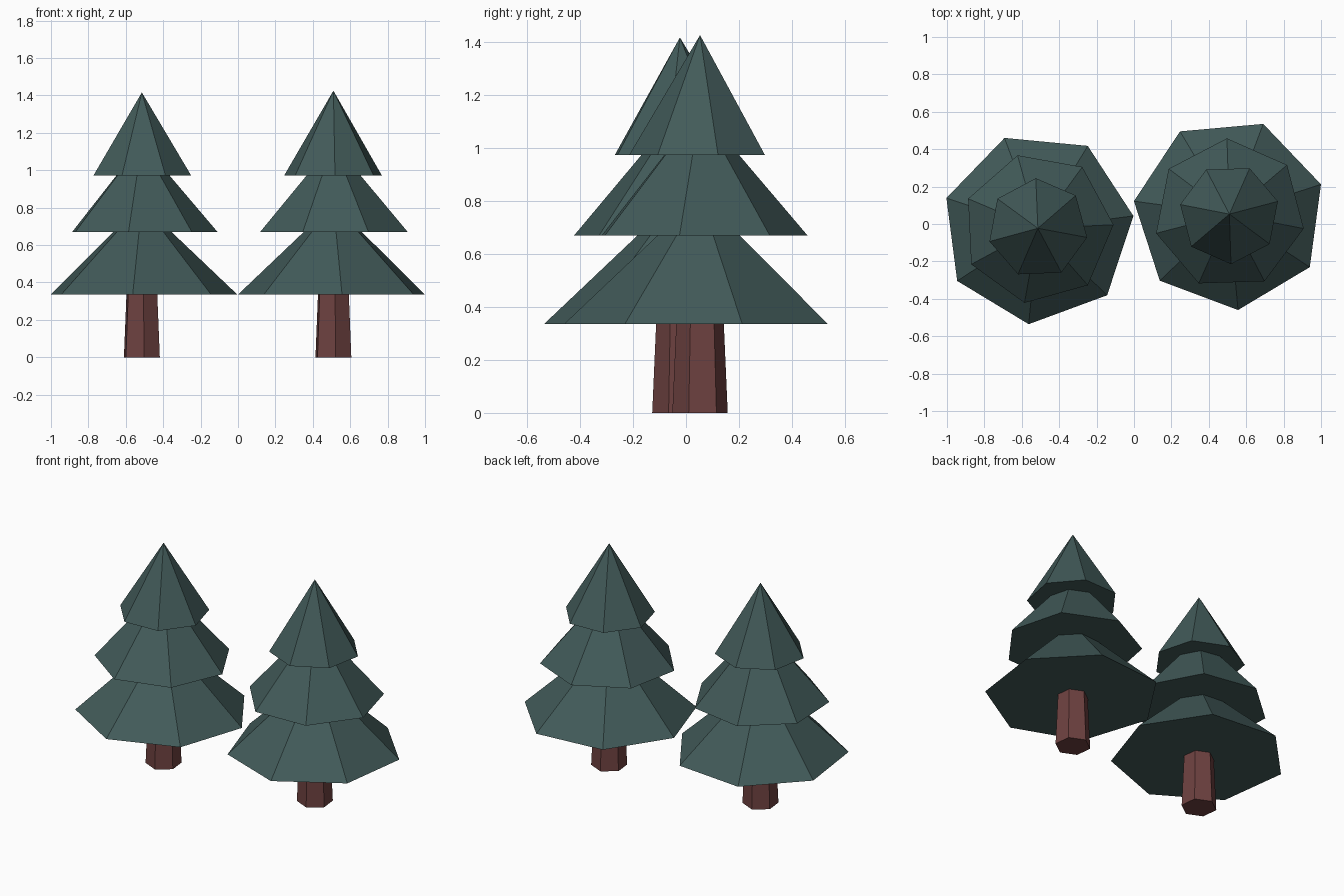
import bpy
import bmesh
from math import radians, cos, sin, tau

cube = bpy.data.objects.get("Cube")
if cube:
    bpy.data.objects.remove(cube, do_unlink=True)


def make_material(name, color):
    mat = bpy.data.materials.new(name)
    mat.use_nodes = True
    mat.diffuse_color = color
    mat.node_tree.nodes["Principled BSDF"].inputs["Base Color"].default_value = color
    return mat


needle_green = make_material("needle_green", (0.054, 0.103, 0.100, 1))
bark_brown = make_material("bark_brown", (0.155, 0.053, 0.051, 1))


def tapered(name, center, sides, turn, z0, z1, r0, r1, mat):
    """Closed flat-shaded frustum, or a pyramid when r1 is zero."""
    bm = bmesh.new()

    def ring(r, z):
        angles = [radians(turn) + tau * i / sides for i in range(sides)]
        return [bm.verts.new((r * cos(a), r * sin(a), z)) for a in angles]

    low = ring(r0, z0)
    bm.faces.new(low[::-1])
    if r1:
        high = ring(r1, z1)
        bm.faces.new(high)
    else:
        tip = bm.verts.new((0, 0, z1))
    for i in range(sides):
        j = (i + 1) % sides
        top = [high[j], high[i]] if r1 else [tip]
        bm.faces.new([low[i], low[j]] + top)
    mesh = bpy.data.meshes.new(name)
    bm.to_mesh(mesh)
    bm.free()
    mesh.materials.append(mat)
    obj = bpy.data.objects.new(name, mesh)
    obj.location = (*center, 0)
    bpy.context.collection.objects.link(obj)
    return obj


def tree(side, center, turns, height):
    # Six-sided trunk
    tapered(side + "_trunk", center, 6, 36, 0, 0.34, 0.105, 0.09, bark_brown)
    # Three seven-sided branch tiers, each turned differently
    tiers = [
        ("lower", 0.335, 0.67, 0.515, 0.16),
        ("middle", 0.67, 0.972, 0.405, 0.148),
        ("top", 0.972, height, 0.268, 0),
    ]
    for (label, z0, z1, r0, r1), turn in zip(tiers, turns):
        tapered(f"{side}_{label}_branches", center, 7, turn, z0, z1, r0, r1, needle_green)


tree("right", (-0.514, -0.023), (7.4, 2.7, -10.5), 1.416)
tree("left", (0.51, 0.053), (18, -11, 14.7), 1.425)
